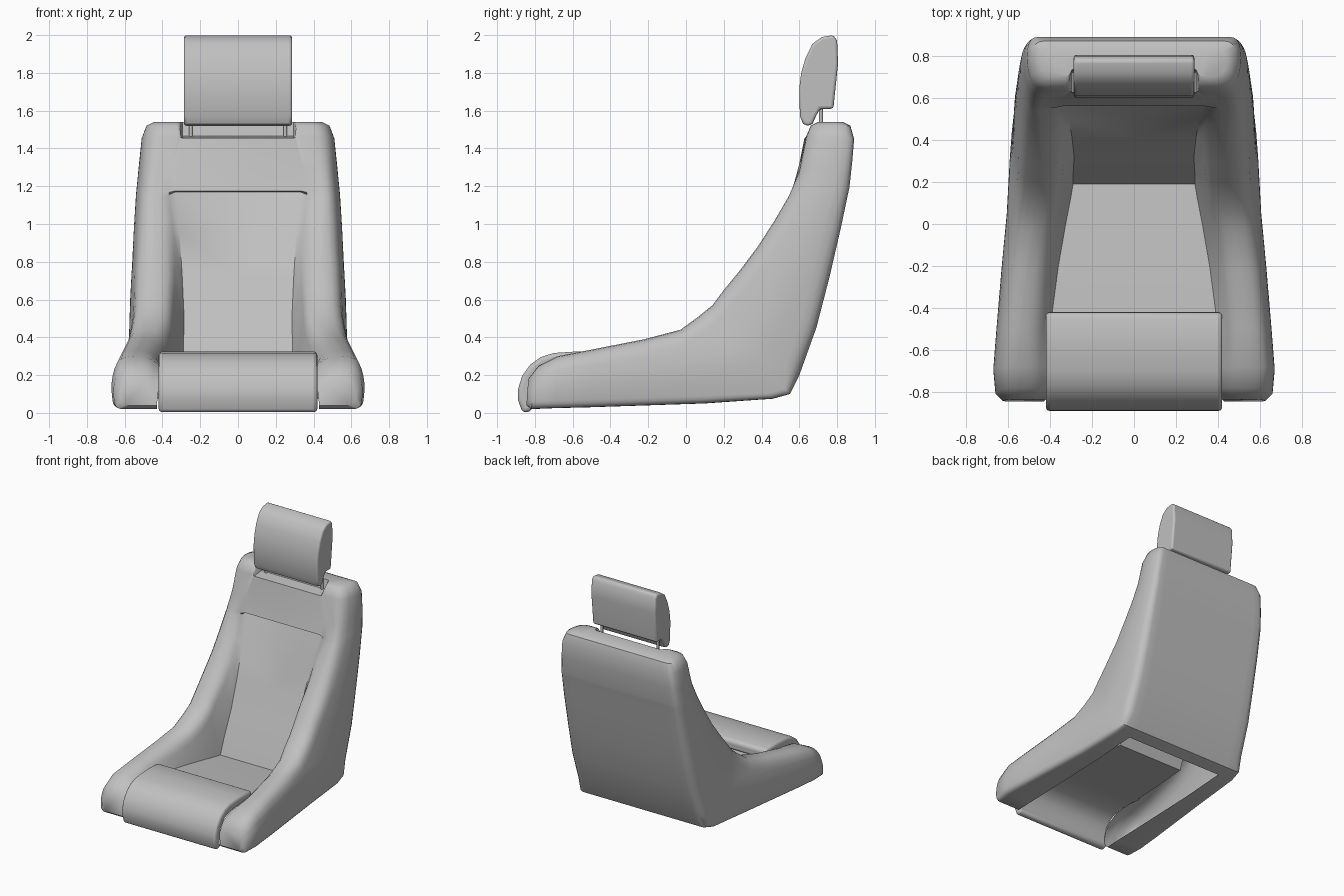
import bpy
import bmesh
import math
from mathutils import Vector

cube = bpy.data.objects.get("Cube")
if cube:
    bpy.data.objects.remove(cube, do_unlink=True)

# One grey for the whole seat
GREY = (0.53, 0.53, 0.53, 1)
grey = bpy.data.materials.new("seat_grey")
grey.use_nodes = True
grey.diffuse_color = GREY
grey.node_tree.nodes["Principled BSDF"].inputs["Base Color"].default_value = GREY


def finish(name, bm, angle=40):
    """Turn a bmesh into a named, shaded object."""
    bmesh.ops.recalc_face_normals(bm, faces=bm.faces[:])
    mesh = bpy.data.meshes.new(name)
    bm.to_mesh(mesh)
    bm.free()
    mesh.materials.append(grey)
    obj = bpy.data.objects.new(name, mesh)
    bpy.context.collection.objects.link(obj)
    bpy.ops.object.select_all(action="DESELECT")
    obj.select_set(True)
    bpy.context.view_layer.objects.active = obj
    bpy.ops.object.shade_smooth_by_angle(angle=math.radians(angle))
    return obj


def rounded(prev, corner, nxt, radius, steps=5):
    """Points of a curve that rounds off one corner."""
    a, b = (corner + (p - corner).normalized() * min(radius, (p - corner).length * 0.48)
            for p in (prev, nxt))
    ts = [i / (steps - 1) for i in range(steps)]
    return [a * (1 - t) ** 2 + corner * 2 * t * (1 - t) + b * t * t for t in ts]


def extrude_profile(name, profile, half_width, bevel):
    """Extrude a side profile (y, z) across x and soften its ends."""
    bm = bmesh.new()
    sides = [[bm.verts.new((x, y, z)) for y, z in profile]
             for x in (-half_width, half_width)]
    n = len(profile)
    for side in sides:
        bm.faces.new(side)
    for i in range(n):
        j = (i + 1) % n
        bm.faces.new((sides[0][i], sides[0][j], sides[1][j], sides[1][i]))
    obj = finish(name, bm)
    mod = obj.modifiers.new("soft_ends", "BEVEL")
    mod.width = bevel
    mod.segments = 3
    mod.limit_method = "ANGLE"
    mod.angle_limit = math.radians(50)
    return obj


# Shell sections from the front of the seat to the top of the back:
# outer (y, z), rim (y, z), inner panel (y, z), half width, panel half width
STATIONS = [
    ((-.845, .04), (-.835, .18), (-.835, .13), .63, .42),
    ((-.82, .02), (-.78, .25), (-.78, .20), .665, .41),
    ((-.70, .025), (-.68, .30), (-.68, .25), .675, .41),
    ((-.50, .03), (-.50, .335), (-.50, .245), .66, .40),
    ((-.20, .04), (-.22, .39), (-.20, .22), .635, .36),
    ((.10, .05), (-.03, .44), (0, .20), .61, .325),
    ((.46, .075), (.06, .505), (.13, .186), .595, .30),
    ((.55, .10), (.14, .57), (.19, .18), .585, .29),
    ((.60, .20), (.20, .65), (.235, .30), .58, .29),
    ((.69, .45), (.29, .76), (.32, .50), .575, .285),
    ((.76, .72), (.38, .88), (.41, .72), .565, .295),
    ((.82, .98), (.47, 1.02), (.50, .96), .555, .31),
    ((.86, 1.17), (.54, 1.14), (.582, 1.17), .545, .33),
    ((.865, 1.19), (.55, 1.16), (.562, 1.175), .543, .33),
    ((.88, 1.33), (.60, 1.28), (.60, 1.32), .53, .31),
    ((.89, 1.45), (.635, 1.46), (.627, 1.455), .515, .295),
    ((.87, 1.52), (.66, 1.52), (.72, 1.465), .49, .295),
    ((.83, 1.54), (.70, 1.54), (.735, 1.54), .45, .295),
]
PAN_START, BACK_START = 3, 6


def half_section(outer, rim, panel, width, panel_width):
    o, r, p = (Vector((0, *v)) for v in (outer, rim, panel))

    def at(x, f):
        return o.lerp(r, f) + Vector((x, 0, 0))

    upper = outer[1] > 1.4
    edge = p + Vector((panel_width, 0, 0))
    inner = at(panel_width + (0.015 if upper else 0.07), 1)
    crest = at(width - 0.04, 1)
    side = at(width, 0.5)
    base = at(width - 0.015, 0)
    lip = at(min(0.43, width - 0.1), 0)
    soft = 0.02 if upper else 0.08
    pts = [p, edge]
    pts += rounded(edge, inner, crest, soft)
    pts += rounded(inner, crest, side, 0.08)
    pts += rounded(crest, side, base, 0.08)
    pts += rounded(side, base, lip, 0.1 if outer[1] > 0.15 else 0.04)
    return pts + [lip, o]


# Bucket shell: right-hand half lofted through the sections, then mirrored
bm = bmesh.new()
rings = [[bm.verts.new(p) for p in half_section(*s)] for s in STATIONS]
last = len(rings[0]) - 2
for i in range(len(rings) - 1):
    for j in range(last + 1):
        if (j == 0 and i < PAN_START) or (j == last and i < BACK_START):
            continue
        bm.faces.new((rings[i][j], rings[i][j + 1], rings[i + 1][j + 1], rings[i + 1][j]))
bm.faces.new(rings[0][1:-1])
bm.faces.new(rings[-1])
shell = finish("bucket_shell", bm, 45)
mirror = shell.modifiers.new("mirror", "MIRROR")
mirror.use_clip = True
mirror.merge_threshold = 0.001

# Front cushion: a thick curved pad rolling over the seat front
outer_arc = [(-.42, .31), (-.45, .323), (-.58, .325), (-.70, .317), (-.77, .295),
             (-.825, .255), (-.868, .195), (-.888, .13), (-.89, .07), (-.865, 0)]
inner_arc = [(-.815, .01), (-.825, .09), (-.805, .165), (-.76, .22), (-.68, .25),
             (-.56, .255), (-.42, .24)]
extrude_profile("front_cushion", outer_arc + inner_arc, .42, .02)

# Headrest pad with a drooping front lower lip
extrude_profile("headrest", [
    (.62, 1.53), (.603, 1.57), (.60, 1.72), (.61, 1.80), (.633, 1.88), (.67, 1.955),
    (.72, 1.99), (.78, 2.0), (.80, 1.97), (.805, 1.85), (.78, 1.61), (.71, 1.61),
    (.69, 1.575), (.67, 1.53), (.645, 1.52)], .287, .014)

# Headrest posts
for name, x in (("left_headrest_post", .25), ("right_headrest_post", -.25)):
    bm = bmesh.new()
    bmesh.ops.create_cone(bm, cap_ends=True, segments=12, radius1=.01, radius2=.01, depth=.2)
    bmesh.ops.translate(bm, verts=bm.verts[:], vec=(x, .715, 1.55))
    finish(name, bm)
